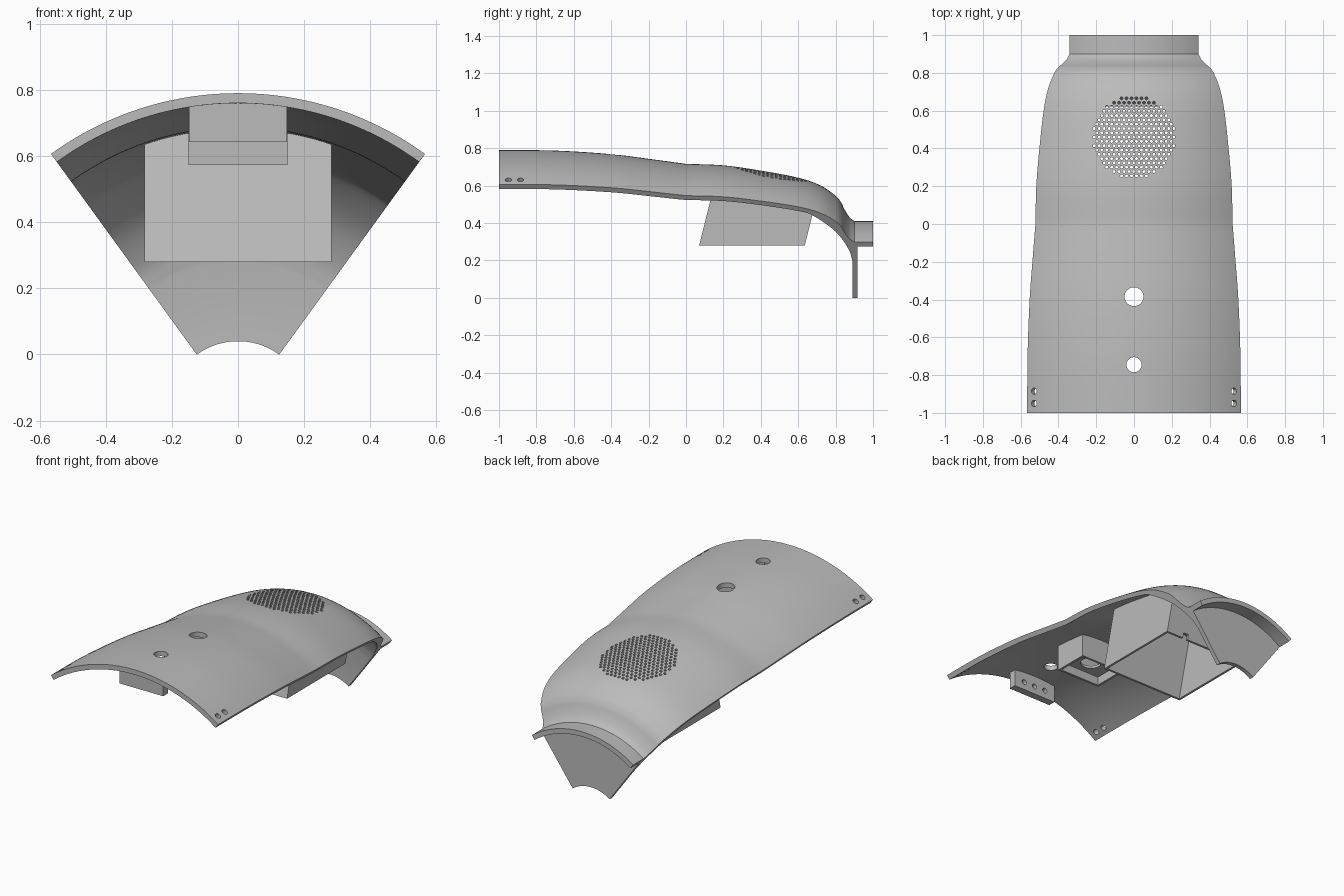
import bpy, bmesh, math
from mathutils import Matrix, Vector

if "Cube" in bpy.data.objects:
    bpy.data.objects.remove(bpy.data.objects["Cube"])

AXIS_Z = -0.172                 # the shell is a sector turned about this y-parallel axis
HALF = math.radians(36)

grey = bpy.data.materials.new("plain grey")
grey.use_nodes = True
grey.diffuse_color = (0.5, 0.5, 0.5, 1)
grey.node_tree.nodes["Principled BSDF"].inputs["Base Color"].default_value = (0.5, 0.5, 0.5, 1)


def make(name, bm):
    bmesh.ops.recalc_face_normals(bm, faces=bm.faces)
    mesh = bpy.data.meshes.new(name)
    bm.to_mesh(mesh)
    bm.free()
    mesh.materials.append(grey)
    ob = bpy.data.objects.new(name, mesh)
    bpy.context.collection.objects.link(ob)
    return ob


def activate(ob):
    bpy.ops.object.select_all(action='DESELECT')
    ob.select_set(True)
    bpy.context.view_layer.objects.active = ob


def cut(ob, bm):
    cutter = make("cutter", bm)
    cutter.hide_render = True
    mod = ob.modifiers.new("cut", 'BOOLEAN')
    mod.operation = 'DIFFERENCE'
    mod.solver = 'EXACT'
    mod.object = cutter
    activate(ob)
    bpy.ops.object.modifier_apply(modifier=mod.name)
    bpy.data.objects.remove(cutter)


def rod(bm, centre, radius, length, sides=24, turn=Matrix()):
    bmesh.ops.create_cone(bm, cap_ends=True, segments=sides, radius1=radius, radius2=radius,
                          depth=length, matrix=Matrix.Translation(centre) @ turn)


def block(bm, x0, x1, y0, y1, z0, z1):
    centre = Vector(((x0 + x1) / 2, (y0 + y1) / 2, (z0 + z1) / 2))
    size = Matrix.Diagonal((x1 - x0, y1 - y0, z1 - z0, 1))
    bmesh.ops.create_cube(bm, size=1, matrix=Matrix.Translation(centre) @ size)


def smooth(points, steps=5):
    """Catmull-Rom curve through the points."""
    p = [Vector(q) for q in points]
    p = [2 * p[0] - p[1]] + p + [2 * p[-1] - p[-2]]
    out = []
    for a, b, c, d in zip(p, p[1:], p[2:], p[3:]):
        for i in range(steps):
            t = i / steps
            out.append(0.5 * (2 * b + (c - a) * t + (2 * a - 5 * b + 4 * c - d) * t ** 2
                              + (3 * b - a - 3 * c + d) * t ** 3))
    return out + [p[-2]]


# Shell section along the centre line, as (y, z)
front_top = smooth([(-1, .79), (-.7, .787), (-.4, .768), (-.2, .743), (0, .716)])
rear_top = smooth([(0, .716), (.2, .708), (.4, .68), (.6, .642), (.72, .6), (.8, .545), (.83, .51)])
neck = smooth([(.83, .51), (.85, .468), (.875, .43), (.9, .41)], 3)
collar = [Vector(q) for q in [(1, .41), (1, .38), (.917, .38), (.917, .04)]]
wall_inside = [Vector((.89, .04))]
rear_under = smooth([(.89, .28), (.87, .36), (.8, .478), (.68, .583), (.6, .614),
                     (.4, .653), (.2, .68), (0, .687)])
front_under = [q - Vector((0, .03)) for q in reversed(front_top[:-1])]
top_line = front_top + rear_top[1:]
section = top_line + neck[1:] + collar + wall_inside + rear_under + front_under

# Sweep the section through the sector
bm = bmesh.new()
STEPS = 48
rings = []
for i in range(STEPS + 1):
    a = -HALF + 2 * HALF * i / STEPS
    rings.append([bm.verts.new(((z - AXIS_Z) * math.sin(a), y, (z - AXIS_Z) * math.cos(a) + AXIS_Z))
                  for y, z in section])
n = len(section)
for r, s in zip(rings, rings[1:]):
    for j in range(n):
        k = (j + 1) % n
        bm.faces.new((r[j], r[k], s[k], s[j]))
bm.faces.new(rings[0])
bm.faces.new(rings[-1])
shell = make("curved_shell", bm)

# Round holes and the perforated grille
bm = bmesh.new()
rod(bm, (0, -.385, .75), .05, .3, 40)
rod(bm, (0, -.745, .78), .04, .3, 40)
for side in (-1, 1):
    a = side * math.radians(33.4)
    for y in (-.885, -.95):
        rod(bm, (.945 * math.sin(a), y, .945 * math.cos(a) + AXIS_Z), .017, .15, 20,
            Matrix.Rotation(a, 4, 'Y'))
PITCH = .0263
for row in range(-9, 10):
    for col in range(-9, 10):
        x = (col + (row % 2) / 2) * PITCH
        y = row * PITCH * math.sqrt(3) / 2
        if math.hypot(x, y) < .222:
            rod(bm, (x, y + .46, .66), .008, .3, 8)
cut(shell, bm)
activate(shell)
bpy.ops.object.shade_smooth_by_angle(angle=math.radians(25))


def inside_height(x, y):
    """Height just inside the shell material above a point."""
    for a, b in zip(top_line, top_line[1:]):
        if a.x <= y <= b.x:
            top = a.y + (b.y - a.y) * (y - a.x) / (b.x - a.x)
            return math.sqrt((top - .015 - AXIS_Z) ** 2 - x * x) + AXIS_Z
    return .5


def open_box(name, half, y0, y1, base, lean, thick):
    """Four walls hanging from the shell, open below."""
    def loop(inset):
        x, a, b = half - inset, y0 + inset, y1 - inset
        corners = [(-x, a), (x, a), (x, b), (-x, b)]
        pts = []
        for p, q in zip(corners, corners[1:] + corners[:1]):
            pts += [Vector(p).lerp(Vector(q), i / 12) for i in range(12)]
        low, high = [], []
        for q in pts:
            z = base
            for _ in range(8):
                z = inside_height(q.x, q.y + lean * (z - base))
            low.append(bm.verts.new((q.x, q.y, base)))
            high.append(bm.verts.new((q.x, q.y + lean * (z - base), z)))
        return low, high
    bm = bmesh.new()
    out_low, out_high = loop(0)
    in_low, in_high = loop(thick)
    for r, s in ((out_low, out_high), (out_high, in_high), (in_high, in_low), (in_low, out_low)):
        for j in range(len(r)):
            k = (j + 1) % len(r)
            bm.faces.new((r[j], r[k], s[k], s[j]))
    return make(name, bm)


# Large leaning box under the grille, with a small cable notch in its rear wall
speaker_box = open_box("speaker_box", .283, .07, .635, .28, .25, .014)
bm = bmesh.new()
block(bm, .13, .165, .6, .7, .27, .31)
cut(speaker_box, bm)

# Pocket under the larger hole, with a holed plate
open_box("button_pocket", .15, -.5, -.28, .573, 0, .014)
bm = bmesh.new()
block(bm, -.14, .14, -.49, -.29, .625, .64)
plate = make("pocket_plate", bm)
bm = bmesh.new()
rod(bm, (0, -.385, .63), .06, .1, 40)
cut(plate, bm)

# Small block near the front edge, with three blind holes facing the rear
bm = bmesh.new()
block(bm, -.148, .148, -.935, -.89, .643, .76)
bracket = make("front_bracket", bm)
bm = bmesh.new()
for i in (-1, 0, 1):
    rod(bm, (i * .077, -.89, .693), .016, .05, 20, Matrix.Rotation(math.pi / 2, 4, 'X'))
cut(bracket, bm)
